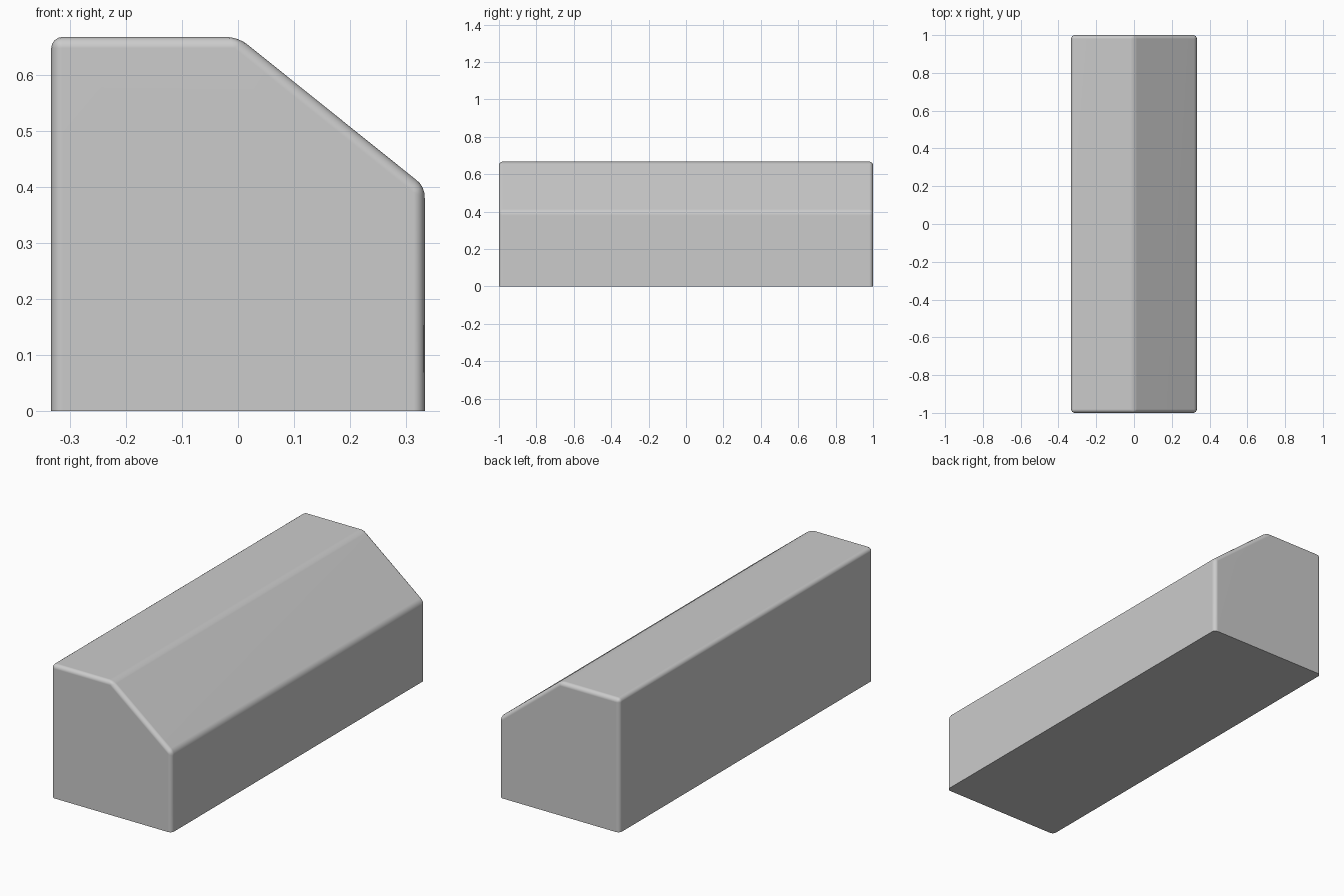
import bpy, bmesh, math

if "Cube" in bpy.data.objects:
    bpy.data.objects.remove(bpy.data.objects["Cube"])

# Cross-section (x, z): block with one sloped shoulder
profile = [(-0.333, 0), (0.333, 0), (0.333, 0.40), (0, 0.667), (-0.333, 0.667)]

bm = bmesh.new()
face = bm.faces.new([bm.verts.new((x, -1, z)) for x, z in profile])
ext = bmesh.ops.extrude_face_region(bm, geom=[face], use_keep_orig=True)
bmesh.ops.translate(bm, vec=(0, 2, 0),
                    verts=[g for g in ext["geom"] if isinstance(g, bmesh.types.BMVert)])
bmesh.ops.recalc_face_normals(bm, faces=bm.faces)

# Round every edge except the sharp base outline
edges = [e for e in bm.edges if max(v.co.z for v in e.verts) > 0.01]
bmesh.ops.bevel(bm, geom=edges, offset=0.02, offset_type='OFFSET', segments=4,
                profile=0.5, affect='EDGES', clamp_overlap=True)
bmesh.ops.recalc_face_normals(bm, faces=bm.faces)

mesh = bpy.data.meshes.new("sloped_block")
bm.to_mesh(mesh)
bm.free()
block = bpy.data.objects.new("sloped_block", mesh)
bpy.context.collection.objects.link(block)

# Smooth rounded edges, flat main faces
bpy.context.view_layer.objects.active = block
block.select_set(True)
bpy.ops.object.shade_smooth_by_angle(angle=math.radians(40))
weighted = block.modifiers.new("flat_faces", 'WEIGHTED_NORMAL')
weighted.keep_sharp = True
